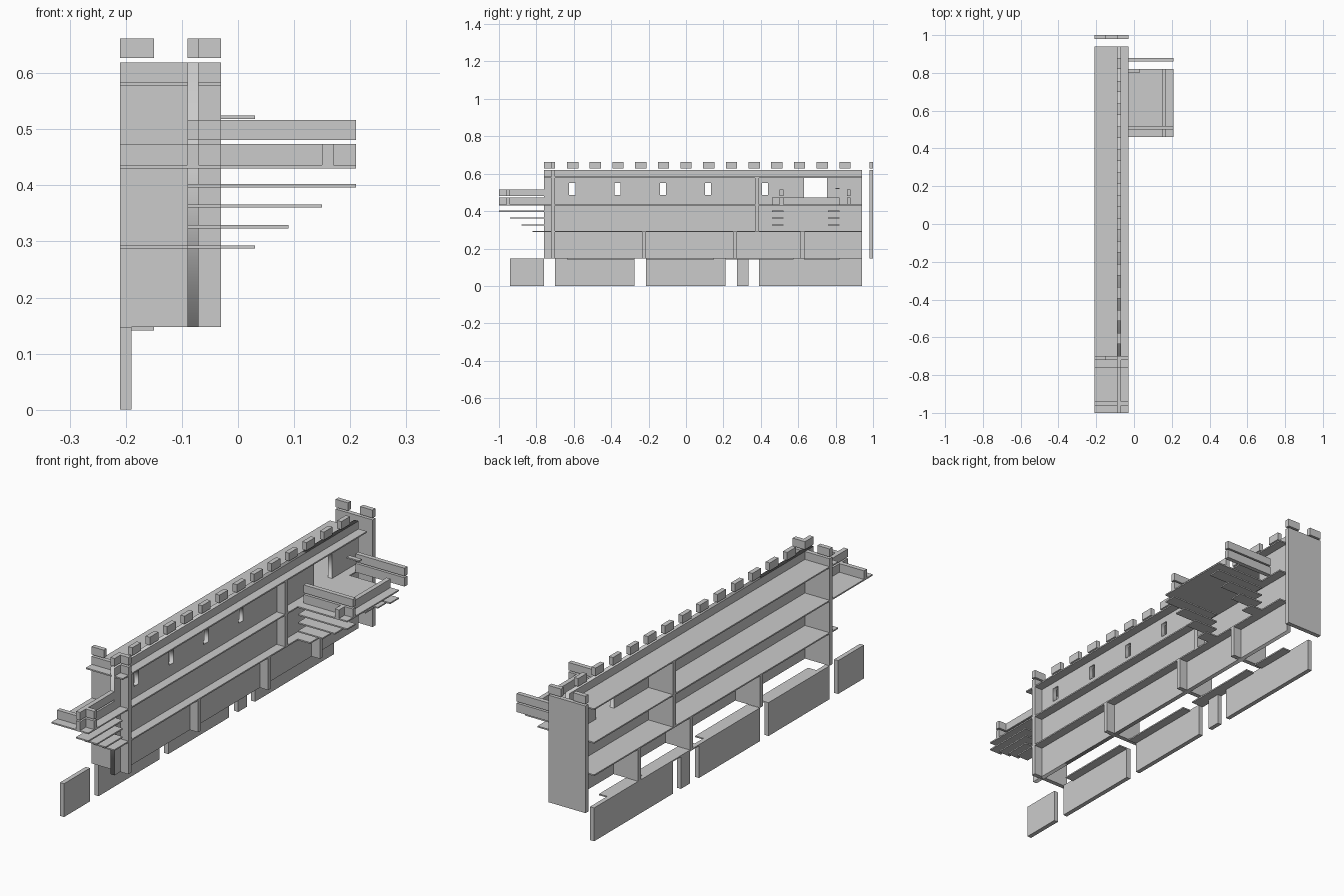
import bpy
from math import radians

if "Cube" in bpy.data.objects:
    bpy.data.objects.remove(bpy.data.objects["Cube"])


def box(name, x, y, z):
    """Axis-aligned board given as (min, max) pairs."""
    bpy.ops.mesh.primitive_cube_add(size=1, location=[sum(p) / 2 for p in (x, y, z)])
    o = bpy.context.object
    o.name = name
    o.scale = [p[1] - p[0] for p in (x, y, z)]
    bpy.ops.object.transform_apply(location=False, rotation=False, scale=True)
    return o


def pierced_panel(name, x, outline, holes):
    """Flat panel in the YZ plane with rectangular holes."""
    cu = bpy.data.curves.new(name, 'CURVE')
    cu.dimensions = '2D'
    cu.fill_mode = 'BOTH'
    cu.extrude = (x[1] - x[0]) / 2
    for y0, y1, z0, z1 in [outline] + holes:
        sp = cu.splines.new('POLY')
        sp.points.add(3)
        for p, c in zip(sp.points, ((y0, z0), (y1, z0), (y1, z1), (y0, z1))):
            p.co = (c[0], c[1], 0, 1)
        sp.use_cyclic_u = True
    o = bpy.data.objects.new(name, cu)
    bpy.context.collection.objects.link(o)
    o.location.x = sum(x) / 2
    o.rotation_euler = (radians(90), 0, radians(90))
    bpy.ops.object.select_all(action='DESELECT')
    o.select_set(True)
    bpy.context.view_layer.objects.active = o
    bpy.ops.object.convert(target='MESH')


DEPTH = (-0.21, -0.03)       # full shelf depth
WALL = (-0.09, -0.07)        # wall thickness
BODY = (0.147, 0.619)        # body height
CREST = (0.627, 0.662)       # merlon height
RAIL, UPPER = (0.435, 0.474), (0.481, 0.516)

# Long wall with window slits and doorway
slits = [(y, y + 0.033, 0.487, 0.55) for y in (-0.625, -0.382, -0.14, 0.102, 0.406)]
pierced_panel("wall", WALL, (-0.76, 0.94, *BODY), slits + [(0.63, 0.755, 0.435, 0.578)])

# Merlons along the wall
box("wall_merlon", WALL, (-0.76, -0.70), CREST)
for k in range(13):
    y = -0.636 + k * 0.1213
    box("wall_merlon", WALL, (y, y + 0.06), CREST)

# End panels with paired merlons
for y in ((-0.72, -0.70), (0.98, 1.0)):
    box("end_panel", DEPTH, y, BODY)
    for x in ((-0.21, -0.15), (-0.09, -0.03)):
        box("end_merlon", x, y, CREST)

# Shelves; the middle one carries on as the end balcony floor
for z, y0 in ((0.287, -0.76), (0.430, -1.0), (0.578, -0.76)):
    box("shelf", DEPTH, (y0, 0.94), (z, z + 0.006))

# Upright dividers
box("upper_divider", DEPTH, (0.37, 0.39), (0.29, 0.58))
for y in (-0.235, 0.252, 0.613):
    box("lower_divider", DEPTH, (y, y + 0.02), (0.147, 0.29))

# Foot boards and their narrow ledges
for y in ((-0.94, -0.76), (-0.70, -0.275), (-0.214, 0.21), (0.273, 0.335), (0.39, 0.94)):
    box("foot_board", (-0.21, -0.19), y, (0, 0.147))
for y in ((-0.636, -0.275), (-0.214, 0.15), (0.21, 0.575), (0.63, 0.82)):
    box("foot_ledge", (-0.21, -0.15), y, (0.141, 0.147))

# Side balcony: floor, rails, stray strip
box("side_balcony_floor", (-0.03, 0.21), (0.46, 0.82), (0.430, 0.436))
box("side_balcony_front_rail", (0.15, 0.17), (0.46, 0.82), RAIL)
for y in ((0.50, 0.52), (0.86, 0.88)):
    box("side_balcony_rail", (-0.03, 0.21), y, RAIL)
    box("side_balcony_upper_rail", (-0.03, 0.21), y, UPPER)
box("side_balcony_strip", (-0.03, 0.03), (0.80, 0.82), (0.518, 0.524))

# End balcony rails
box("end_balcony_front_rail", DEPTH, (-0.96, -0.94), RAIL)
box("end_balcony_front_merlon", (-0.09, -0.03), (-0.96, -0.94), UPPER)
box("end_balcony_rail", WALL, (-1.0, -0.76), RAIL)
box("end_balcony_upper_rail", WALL, (-1.0, -0.76), UPPER)

# Stepped corbels under both balconies
for k, z in enumerate((0.287, 0.323, 0.360, 0.396)):
    reach = 0.06 * (k + 1)
    for y in ((0.46, 0.52), (0.76, 0.82)):
        box("side_corbel", (-0.03, -0.03 + reach), y, (z, z + 0.006))
    box("end_corbel", (-0.09, -0.03), (-0.76 - reach, -0.76), (z, z + 0.006))
